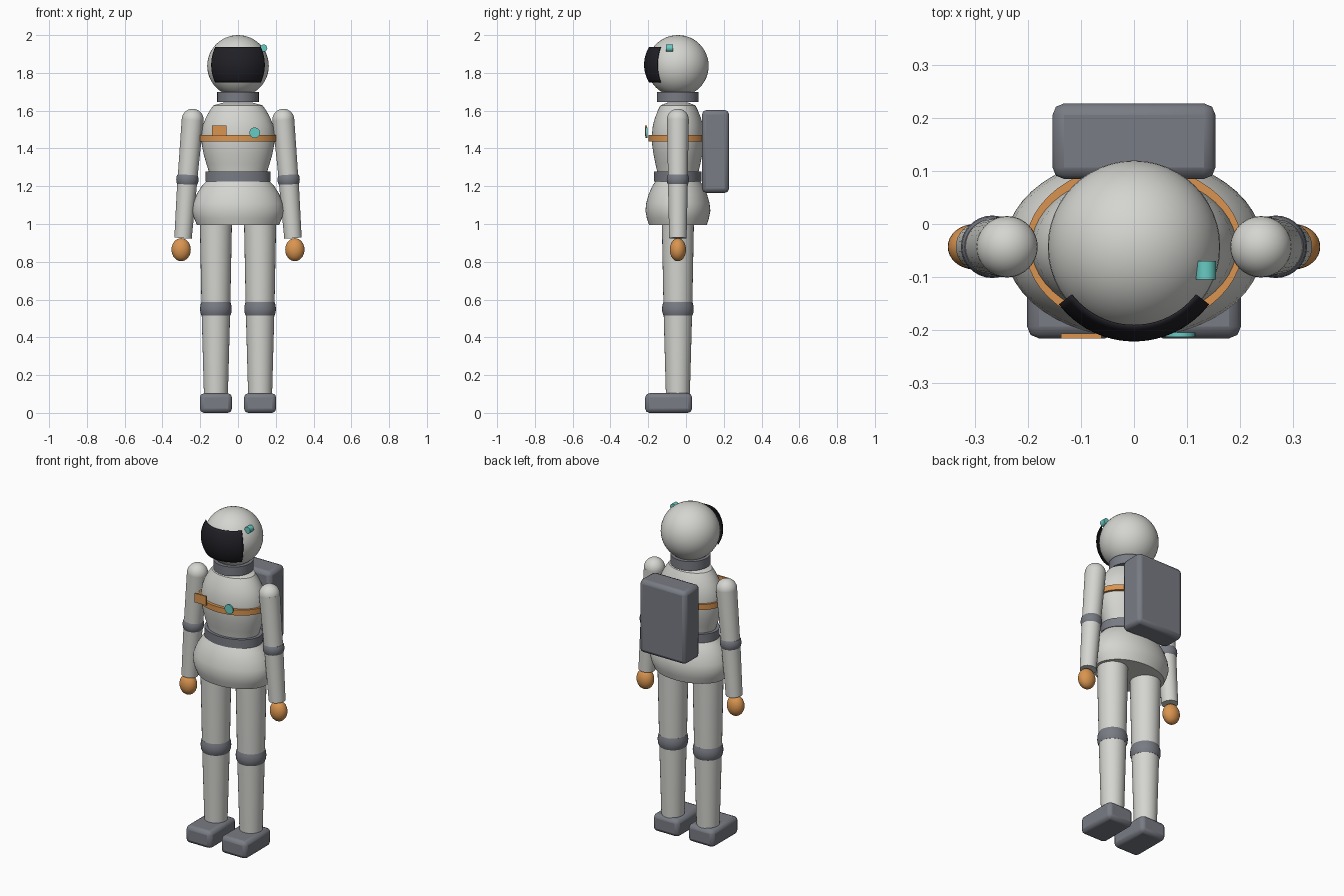
import bpy, bmesh, math
from mathutils import Vector, Matrix

if "Cube" in bpy.data.objects:
    bpy.data.objects.remove(bpy.data.objects["Cube"])

CY = -0.043  # body axis in y


def material(name, rgb):
    m = bpy.data.materials.new(name)
    m.diffuse_color = (*rgb, 1)
    m.use_nodes = True
    m.node_tree.nodes["Principled BSDF"].inputs["Base Color"].default_value = m.diffuse_color
    return m


SUIT = material("suit_white", (0.66, 0.66, 0.63))
GREY = material("slate_grey", (0.19, 0.20, 0.23))
ORANGE = material("orange", (0.70, 0.30, 0.08))
TEAL = material("teal", (0.14, 0.60, 0.55))
DARK = material("visor_black", (0.014, 0.014, 0.019))


def finish(name, bm, mat, mirror=False, bevel=0.0, angle=35):
    """Turn a bmesh into a smooth-shaded object, optionally mirrored in x."""
    bmesh.ops.recalc_face_normals(bm, faces=bm.faces)
    me = bpy.data.meshes.new(name)
    bm.to_mesh(me)
    bm.free()
    ob = bpy.data.objects.new(name, me)
    bpy.context.collection.objects.link(ob)
    me.materials.append(mat)
    bpy.ops.object.select_all(action='DESELECT')
    bpy.context.view_layer.objects.active = ob
    ob.select_set(True)
    bpy.ops.object.shade_smooth_by_angle(angle=math.radians(angle))
    if bevel:
        b = ob.modifiers.new("bevel", 'BEVEL')
        b.width, b.segments = bevel, 2
    if mirror:
        ob.modifiers.new("mirror", 'MIRROR')
    return ob


def lathe(name, profile, mat, ratio=1.0, cx=0.0, cy=CY, n=48, mirror=False):
    """Capped upright lathe from (z, radius) points; ratio squashes it in y."""
    bm = bmesh.new()
    rings = []
    for z, r in profile:
        rings.append([bm.verts.new((cx + r * math.cos(a), cy + r * ratio * math.sin(a), z))
                      for a in (2 * math.pi * i / n for i in range(n))])
    for lo, hi in zip(rings, rings[1:]):
        for i in range(n):
            j = (i + 1) % n
            bm.faces.new((lo[i], lo[j], hi[j], hi[i]))
    bm.faces.new(rings[0])
    bm.faces.new(rings[-1])
    return finish(name, bm, mat, mirror)


def tube(name, p, q, r1, r2, mat, mirror=False, n=32):
    """Capped tapered cylinder from p to q."""
    p, q = Vector(p), Vector(q)
    turn = (q - p).to_track_quat('Z', 'Y').to_matrix().to_4x4()
    bm = bmesh.new()
    bmesh.ops.create_cone(bm, cap_ends=True, segments=n, radius1=r1, radius2=r2, depth=(q - p).length,
                          matrix=Matrix.Translation((p + q) / 2) @ turn)
    return finish(name, bm, mat, mirror)


def ball(name, centre, size, mat, mirror=False, n=32):
    bm = bmesh.new()
    bmesh.ops.create_uvsphere(bm, u_segments=n, v_segments=n // 2, radius=1,
                              matrix=Matrix.Translation(centre) @ Matrix.Diagonal((*size, 1)))
    return finish(name, bm, mat, mirror)


def box(name, lo, hi, mat, bevel=0.0, mirror=False):
    lo, hi = Vector(lo), Vector(hi)
    bm = bmesh.new()
    bmesh.ops.create_cube(bm, size=1, matrix=Matrix.Translation((lo + hi) / 2) @ Matrix.Diagonal((*(hi - lo), 1)))
    return finish(name, bm, mat, mirror, bevel)


# Helmet, visor, lamp and neck ring
HEAD = Vector((0, CY, 1.837))
ball("helmet", HEAD, (0.163,) * 3, SUIT, n=48)

bm = bmesh.new()
grid = []
for j in range(13):
    lat = math.radians(-32 + 64 * j / 12)
    row = []
    for i in range(25):
        lon = math.radians(-52.5 + 105 * i / 24)
        row.append(bm.verts.new(HEAD + Vector((0, 0, 0.006)) + 0.179 * Vector(
            (math.sin(lon) * math.cos(lat), -math.cos(lon) * math.cos(lat), math.sin(lat)))))
    grid.append(row)
for a, b in zip(grid, grid[1:]):
    for i in range(24):
        bm.faces.new((a[i], a[i + 1], b[i + 1], b[i]))
visor = finish("visor", bm, DARK)
shell = visor.modifiers.new("thickness", 'SOLIDIFY')
shell.thickness = 0.005

tube("helmet_lamp", (0.136, -0.105, 1.931), (0.136, -0.07, 1.931), 0.019, 0.019, TEAL, n=20)
lathe("neck_ring", [(1.645, 0.11), (1.70, 0.11)], GREY)

# Torso, waist belt, hips and chest band
lathe("torso", [(1.22, 0.145), (1.27, 0.152), (1.32, 0.168), (1.37, 0.182), (1.42, 0.192), (1.47, 0.194),
                (1.52, 0.187), (1.56, 0.172), (1.60, 0.150), (1.628, 0.130), (1.642, 0.08)], SUIT, 0.71)
lathe("waist_belt", [(1.225, 0.173), (1.277, 0.173)], GREY, 0.73)
lathe("hips", [(0.995, 0.217), (1.03, 0.233), (1.07, 0.244), (1.11, 0.238), (1.16, 0.218),
               (1.20, 0.192), (1.23, 0.165)], SUIT, 0.705)
lathe("chest_band", [(1.437, 0.205), (1.470, 0.205)], ORANGE, 0.76)

# Chest controls
box("chest_panel", (-0.138, -0.216, 1.466), (-0.061, -0.207, 1.521), ORANGE)
tube("chest_button", (0.088, -0.214, 1.483), (0.088, -0.205, 1.483), 0.028, 0.028, TEAL, n=24)

# Backpack
box("backpack", (-0.154, 0.085, 1.165), (0.154, 0.228, 1.603), GREY, bevel=0.022)

# Arms (right side built, left mirrored)
SHOULDER, ELBOW, WRIST = (0.24, CY, 1.552), (0.268, CY, 1.235), (0.291, CY, 0.925)
ball("shoulder", SHOULDER, (0.058,) * 3, SUIT, True)
tube("upper_arm", SHOULDER, ELBOW, 0.058, 0.052, SUIT, True)
tube("forearm", ELBOW, WRIST, 0.053, 0.046, SUIT, True)
lathe("elbow_joint", [(1.208, 0.052), (1.218, 0.057), (1.235, 0.059), (1.252, 0.057), (1.262, 0.052)],
      GREY, cx=0.268, n=32, mirror=True)
ball("glove", (0.301, CY, 0.864), (0.051, 0.043, 0.061), ORANGE, True)

# Legs and boots
LX = 0.117
lathe("leg", [(0.08, 0.063), (0.55, 0.076), (1.01, 0.085)], SUIT, cx=LX, n=32, mirror=True)
lathe("knee_joint", [(0.515, 0.076), (0.53, 0.082), (0.55, 0.084), (0.57, 0.082), (0.586, 0.077)],
      GREY, cx=LX, n=32, mirror=True)
box("boot", (0.032, -0.216, 0.0), (0.202, 0.032, 0.104), GREY, bevel=0.022, mirror=True)
